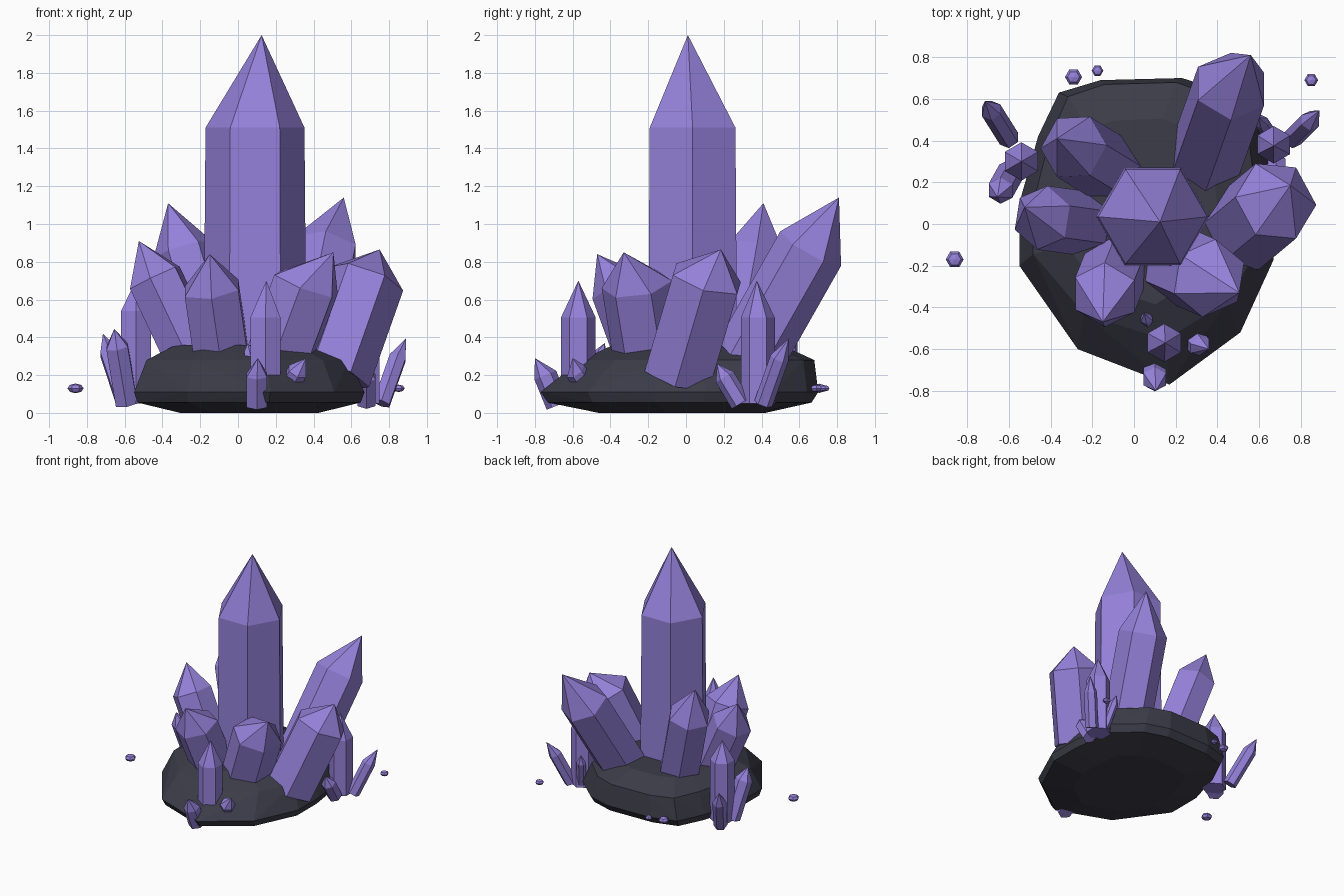
import bpy, bmesh, math
from mathutils import Vector


def material(name, rgb):
    m = bpy.data.materials.new(name)
    m.diffuse_color = (*rgb, 1)
    return m


VIOLET = material("violet crystal", (0.30, 0.22, 0.70))
STONE = material("dark stone", (0.045, 0.045, 0.066))


def finish(name, bm, mat):
    bmesh.ops.recalc_face_normals(bm, faces=bm.faces)
    me = bpy.data.meshes.new(name)
    bm.to_mesh(me)
    bm.free()
    me.materials.append(mat)
    ob = bpy.data.objects.new(name, me)
    bpy.context.collection.objects.link(ob)
    return ob


def crystal(name, base, shoulder, apex, radius, roll=0, foot=1.0):
    """Six-sided prism from base to shoulder, closed by a point at the apex."""
    base, shoulder, apex = Vector(base), Vector(shoulder), Vector(apex)
    d = (shoulder - base).normalized()
    u = (Vector((1, 0, 0)) - d * d.x).normalized()
    v = d.cross(u)
    bm = bmesh.new()
    rings = []
    for c, r in ((base, radius * foot), (shoulder, radius)):
        ring = []
        for i in range(6):
            a = math.radians(60 * i + roll)
            ring.append(bm.verts.new(c + u * r * math.cos(a) + v * r * math.sin(a)))
        rings.append(ring)
    tip = bm.verts.new(apex)
    lo, hi = rings
    bm.faces.new(lo[::-1])
    for i in range(6):
        j = (i + 1) % 6
        bm.faces.new((lo[i], lo[j], hi[j], hi[i]))
        bm.faces.new((hi[i], hi[j], tip))
    finish(name, bm, VIOLET)


# Rock base: convex hull of one outline repeated at several heights
outline = [(-0.36, 0.63), (-0.16, 0.69), (0.23, 0.70), (0.42, 0.64), (0.62, 0.46),
           (0.67, 0.1), (0.67, -0.17), (0.51, -0.52), (0.17, -0.77), (-0.27, -0.60),
           (-0.55, -0.20), (-0.55, 0.10), (-0.46, 0.42)]
bm = bmesh.new()
for x, y in outline:
    back = y > 0
    bm.verts.new((0.06 + (x - 0.06) * 0.6, y * 0.6, 0.0))
    bm.verts.new((x * 0.97, y * 0.95, 0.055))
    bm.verts.new((x, y, 0.11))
    bm.verts.new((x * 0.88, y * (0.97 if back else 0.72), 0.28))
    bm.verts.new((x * 0.6, y * (0.72 if back else 0.5), 0.36))
res = bmesh.ops.convex_hull(bm, input=bm.verts)
bmesh.ops.delete(bm, geom=[v for v in bm.verts if not v.link_faces], context='VERTS')
bmesh.ops.dissolve_limit(bm, angle_limit=0.02, verts=bm.verts, edges=bm.edges)
finish("rock_base", bm, STONE)

# Tall central crystal
crystal("main_crystal", (0.09, 0.035, 0.2), (0.09, 0.035, 1.51), (0.125, 0.01, 2.0), 0.262, 0, 1.04)

# Ring of leaning medium crystals
crystal("back_right_crystal", (0.33, 0.28, 0.2), (0.465, 0.66, 0.87), (0.56, 0.81, 1.14), 0.185, 30)
crystal("right_crystal", (0.50, -0.04, 0.2), (0.68, 0.11, 0.71), (0.75, 0.185, 0.865), 0.205, 0)
crystal("front_right_crystal", (0.2, -0.19, 0.25), (0.36, -0.26, 0.68), (0.505, -0.33, 0.85), 0.19, 20)
crystal("front_left_crystal", (-0.08, -0.19, 0.25), (-0.14, -0.34, 0.66), (-0.15, -0.47, 0.84), 0.165, 30)
crystal("left_crystal", (-0.22, 0.0, 0.25), (-0.44, 0.03, 0.715), (-0.525, 0.08, 0.91), 0.155, 20)
crystal("back_left_crystal", (-0.11, 0.26, 0.25), (-0.29, 0.37, 0.86), (-0.37, 0.41, 1.11), 0.165, 0)

# Small clusters: one upright crystal with leaning shards around it
shards = {
    "front_cluster": [
        ((0.145, -0.57, 0.08), (0.145, -0.57, 0.505), (0.15, -0.57, 0.70), 0.092),
        ((0.10, -0.68, 0.04), (0.10, -0.745, 0.20), (0.105, -0.80, 0.29), 0.062),
        ((0.25, -0.50, 0.10), (0.315, -0.585, 0.22), (0.36, -0.60, 0.29), 0.056),
        ((0.09, -0.51, 0.18), (0.06, -0.45, 0.32), (0.05, -0.43, 0.37), 0.032)],
    "right_cluster": [
        ((0.67, 0.38, 0.05), (0.67, 0.38, 0.505), (0.67, 0.375, 0.70), 0.09),
        ((0.76, 0.41, 0.05), (0.845, 0.495, 0.29), (0.89, 0.545, 0.395), 0.05),
        ((0.68, 0.29, 0.05), (0.68, 0.205, 0.19), (0.68, 0.165, 0.26), 0.055),
        ((0.65, 0.43, 0.08), (0.61, 0.49, 0.28), (0.60, 0.51, 0.35), 0.035)],
    "left_cluster": [
        ((-0.54, 0.30, 0.05), (-0.54, 0.30, 0.54), (-0.54, 0.30, 0.70), 0.092),
        ((-0.60, 0.41, 0.06), (-0.685, 0.545, 0.32), (-0.715, 0.59, 0.42), 0.052),
        ((-0.59, 0.25, 0.05), (-0.64, 0.16, 0.35), (-0.655, 0.13, 0.445), 0.066)],
}
for cluster, parts in shards.items():
    for i, (b, s, a, r) in enumerate(parts):
        crystal(f"{cluster}_shard_{i + 1}", b, s, a, r, 30)

# Loose flattened chips floating around the rock
for i, (x, y, r) in enumerate([(-0.86, -0.17, 0.043), (-0.29, 0.705, 0.041),
                               (-0.175, 0.735, 0.028), (0.85, 0.69, 0.033)]):
    bm = bmesh.new()
    bmesh.ops.create_uvsphere(bm, u_segments=6, v_segments=4, radius=r)
    for v in bm.verts:
        p = v.co.copy()
        v.co = (x - p.y, y + p.x, 0.13 + p.z * 0.6)
    finish(f"loose_chip_{i + 1}", bm, VIOLET)
